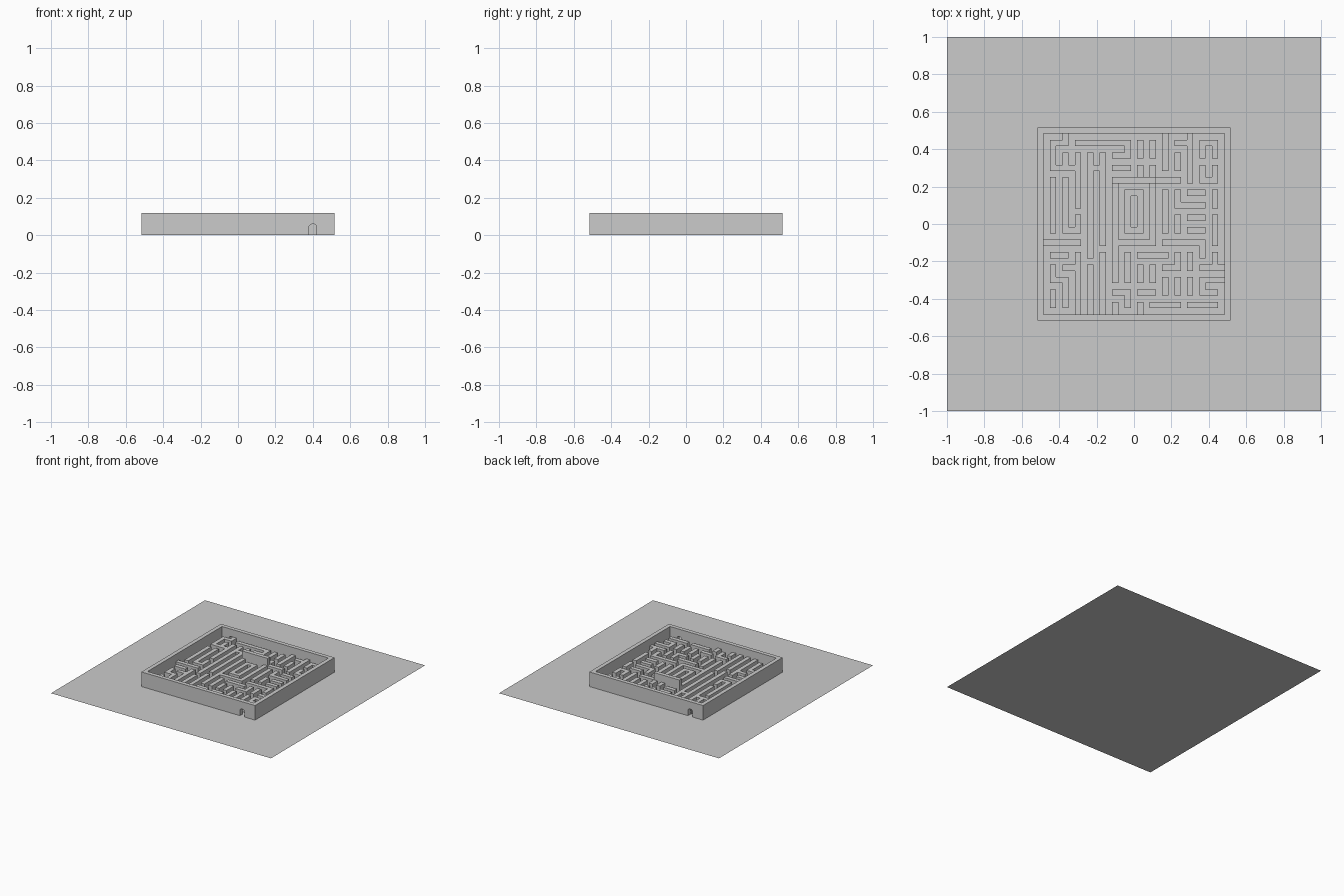
import bpy, bmesh, math, random

if "Cube" in bpy.data.objects:
    bpy.data.objects.remove(bpy.data.objects["Cube"])

C = 1 / 30          # wall thickness and corridor width
N = 31              # plan is 31 x 31 cells, walls run between even cells
LOW, HIGH = 0.06, 0.12
DIR = {"l": (-1, 0), "r": (1, 0), "u": (0, -1), "d": (0, 1)}

# Main walls: start post (column letter, row letter), then runs
MAIN = ("ge r5|ge d5 r3 u5|hf r1 d3 l1 u3|ca d1 l1 d2 r2 d3|db r4 d1 l1|"
        "be d4|ce d4 r1|ed d5|ed r1 d6|aj r3|ka d3|ma d4|kf d3|kj r3|"
        "ne r1|pl l2|pm l2 d1 r1|mo r2|gj d3|bk r1|cl r1 d4|el d4|fk d5")


def emit(name, bm):
    me = bpy.data.meshes.new(name)
    bm.normal_update()
    bm.to_mesh(me)
    bm.free()
    ob = bpy.data.objects.new(name, me)
    bpy.context.collection.objects.link(ob)
    return ob


def plan():
    """Set of wall cells: the main walls, then short walls from the free posts."""
    cells = set()
    for stroke in MAIN.split("|"):
        start, *runs = stroke.split()
        x, y = (2 * (ord(ch) - 97) for ch in start)
        cells.add((x, y))
        for run in runs:
            dx, dy = DIR[run[0]]
            for _ in range(2 * int(run[1])):
                x, y = x + dx, y + dy
                cells.add((x, y))
    # free posts mostly grow upright walls, like the comb along the front
    rng = random.Random(4)
    for i in range(2, N - 1, 2):
        for j in range(2, N - 1, 2):
            if (i, j) not in cells:
                dx, dy = DIR[rng.choice("ddduulr")]
                cells |= {(i + k * dx, j + k * dy) for k in range(3)}
    return {(i, j) for i, j in cells if 0 < i < N - 1 and 0 < j < N - 1}


def stepped_walls(name, height):
    """Tops and exposed sides of all cells, merged into flat faces."""
    bm = bmesh.new()

    def quad(*pts):
        bm.faces.new([bm.verts.new(p) for p in pts])

    r = C / 2
    for (i, j), h in height.items():
        x, y = (i - 15) * C, (15 - j) * C
        quad((x - r, y - r, h), (x + r, y - r, h), (x + r, y + r, h), (x - r, y + r, h))
        for dx, dy in DIR.values():
            n = (i + dx, j + dy)
            at_rim = min(n) < 1 or max(n) > N - 2
            low = LOW if at_rim else height.get(n, 0)
            if low < h:
                ux, uy = dx, -dy
                ax, ay = x + r * (ux + uy), y + r * (uy - ux)
                bx, by = x + r * (ux - uy), y + r * (uy + ux)
                quad((ax, ay, low), (bx, by, low), (bx, by, h), (ax, ay, h))
    bmesh.ops.remove_doubles(bm, verts=bm.verts, dist=1e-5)
    bmesh.ops.dissolve_limit(bm, angle_limit=0.01, verts=bm.verts, edges=bm.edges)
    return emit(name, bm)


def prism(name, profile, depth):
    bm = bmesh.new()
    face = bm.faces.new([bm.verts.new(p) for p in profile])
    ext = bmesh.ops.extrude_face_region(bm, geom=[face])["geom"]
    bmesh.ops.translate(bm, vec=depth, verts=[v for v in ext if isinstance(v, bmesh.types.BMVert)])
    bmesh.ops.recalc_face_normals(bm, faces=bm.faces)
    return emit(name, bm)


def square(r, z):
    return [(-r, -r, z), (r, -r, z), (r, r, z), (-r, r, z)]


def cut(target, cutter):
    mod = target.modifiers.new("opening", "BOOLEAN")
    mod.operation, mod.solver, mod.object = "DIFFERENCE", "EXACT", cutter
    cutter.hide_render = True
    cutter.hide_set(True)


# ground sheet
bm = bmesh.new()
bm.faces.new([bm.verts.new(p) for p in square(1, 0)])
emit("base_sheet", bm)

# outer wall ring with one arched doorway in the front and one in the back
outer = prism("outer_wall", square(15.5 * C, 0), (0, 0, HIGH))
cut(outer, prism("courtyard_cutter", square(14.5 * C, -0.1), (0, 0, 0.4)))
for name, x, y in (("front_door_cutter", 0.4, -0.5), ("back_door_cutter", -0.4, 0.5)):
    r = 0.02
    arch = [(x - r, y - C, -0.02), (x + r, y - C, -0.02)]
    arch += [(x + r * math.cos(a), y - C, 0.045 + 0.015 * math.sin(a))
             for a in (math.pi * k / 8 for k in range(9))]
    cut(outer, prism(name, arch, (0, 2 * C, 0)))

# maze walls, with the back wall of the central chamber raised
height = {cell: LOW for cell in plan()}
for i in range(12, 19):
    height[i, 8] = HIGH
stepped_walls("maze_walls", height)
